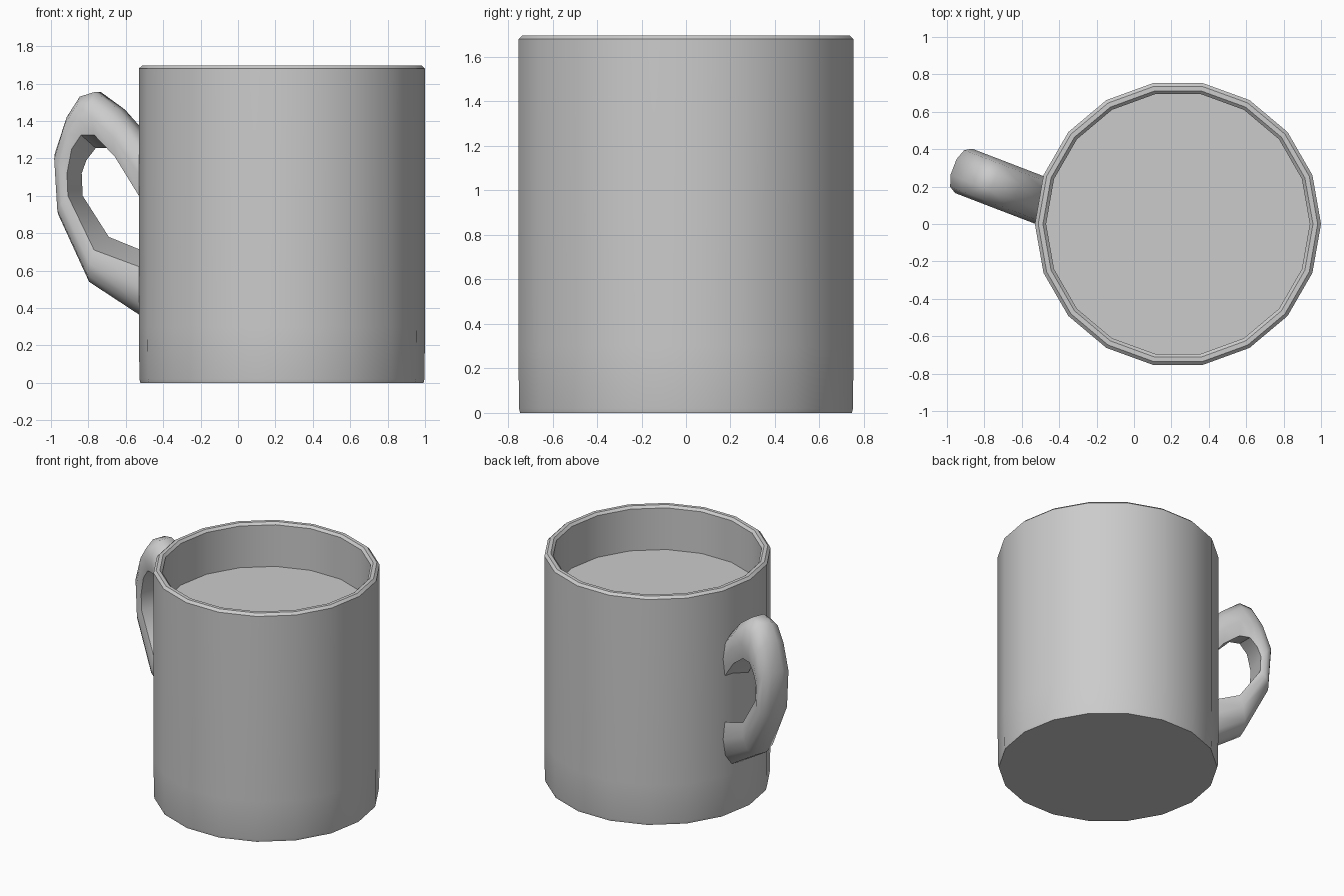
import bpy, bmesh, math
from mathutils import Vector

cube = bpy.data.objects.get("Cube")
if cube:
    bpy.data.objects.remove(cube)

grey = bpy.data.materials.new("plain_grey")
grey.use_nodes = True
grey.diffuse_color = (0.6, 0.6, 0.6, 1)
grey.node_tree.nodes["Principled BSDF"].inputs["Base Color"].default_value = (0.6, 0.6, 0.6, 1)


def loft(name, rings, angle):
    """Skin a list of closed rings, cap both ends and smooth below the angle."""
    bm = bmesh.new()
    loops = [[bm.verts.new(p) for p in ring] for ring in rings]
    for a, b in zip(loops, loops[1:]):
        for i in range(len(a)):
            j = (i + 1) % len(a)
            bm.faces.new((a[i], a[j], b[j], b[i]))
    bm.faces.new(loops[0])
    bm.faces.new(loops[-1])
    bmesh.ops.recalc_face_normals(bm, faces=bm.faces[:])
    mesh = bpy.data.meshes.new(name)
    bm.to_mesh(mesh)
    bm.free()
    mesh.materials.append(grey)
    obj = bpy.data.objects.new(name, mesh)
    bpy.context.collection.objects.link(obj)
    bpy.ops.object.select_all(action='DESELECT')
    obj.select_set(True)
    bpy.context.view_layer.objects.active = obj
    bpy.ops.object.shade_smooth_by_angle(angle=math.radians(angle))


# Cup: outer wall, bevelled rim, inner wall and the high flat filling
SIDES = 18
CENTRE_X = 0.235
profile = [(0.757, 0), (0.762, 0.02), (0.765, 0.3), (0.765, 1.68), (0.747, 1.697),
           (0.722, 1.697), (0.705, 1.68), (0.705, 1.37)]
cup_rings = []
for r, z in profile:
    angles = [math.tau * i / SIDES for i in range(SIDES)]
    cup_rings.append([(CENTRE_X + r * math.cos(a), r * math.sin(a), z) for a in angles])
loft("cup", cup_rings, 30)

# Handle: outer x, z, inner x, z and roll of the inner face at each station
stations = [(-.46, 1.28, -.46, .95, 0), (-.62, 1.46, -.62, 1.19, .02),
            (-.75, 1.555, -.73, 1.29, .035), (-.83, 1.53, -.80, 1.29, .035),
            (-.90, 1.42, -.85, 1.22, .03), (-.965, 1.22, -.875, 1.12, 0),
            (-.945, .9, -.87, 1.0, 0), (-.78, .54, -.73, .745, -.035),
            (-.46, .33, -.46, .64, -.03)]
# Rounded outside, flat inside: sideways position and depth
half = [(.11, 0), (.127, .4), (.105, .78), (.045, 1)]
section = half + [(-s, f) for s, f in reversed(half)]
LEAN = math.radians(21)
side = Vector((-math.sin(LEAN), -math.cos(LEAN), 0))


def on_plane(x, z):
    return Vector((x, 0.13 - (x + 0.51) * math.tan(LEAN), z))


handle_rings = []
for ox, oz, ix, iz, roll in stations:
    outer, inner = on_plane(ox, oz), on_plane(ix, iz)
    handle_rings.append([inner.lerp(outer, f) + side * s
                         + Vector((0, 0, roll * (1 - f) * s / half[0][0]))
                         for s, f in section])
loft("handle", handle_rings, 50)
